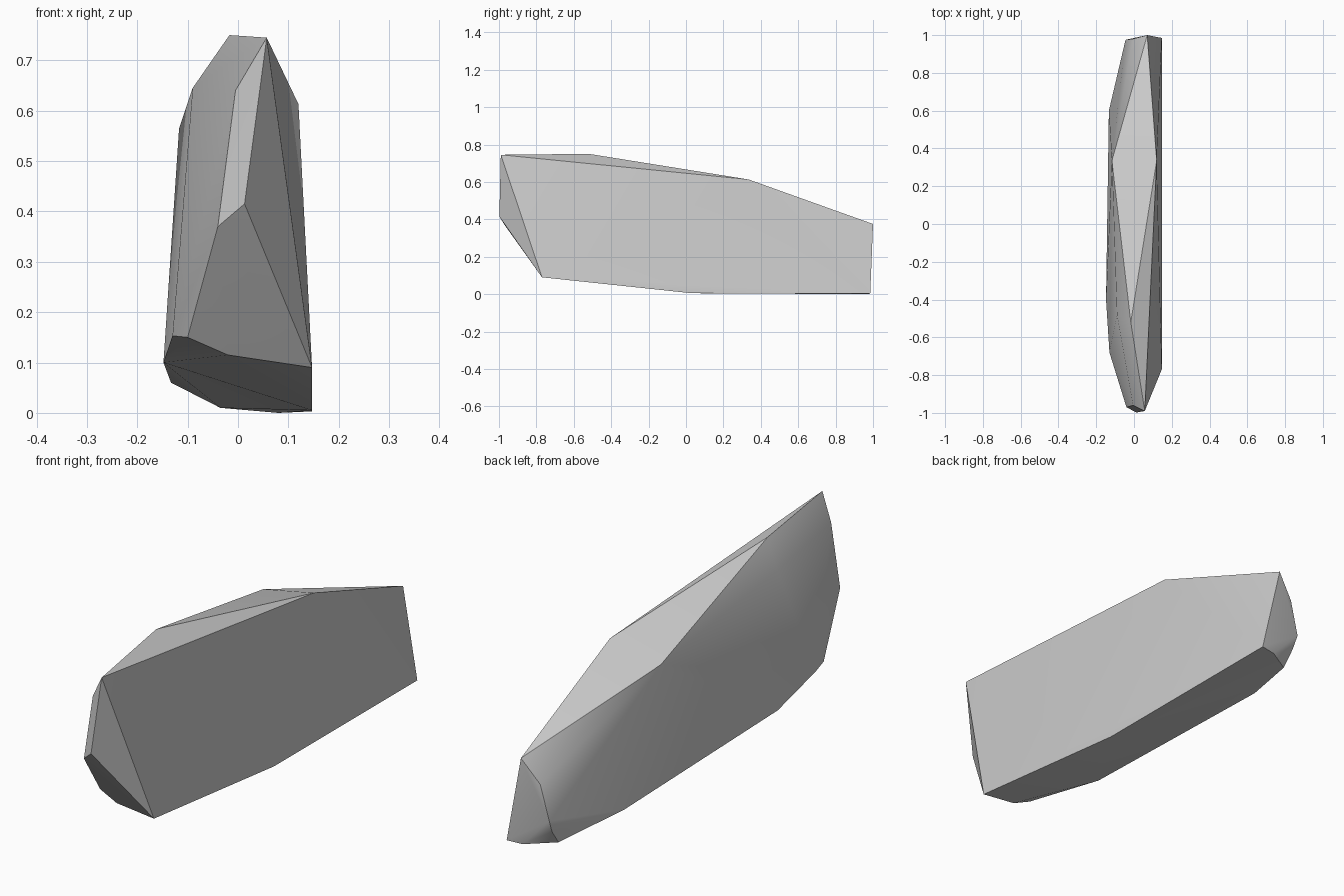
import bpy
import bmesh
from math import radians

default_cube = bpy.data.objects.get("Cube")
if default_cube:
    bpy.data.objects.remove(default_cube, do_unlink=True)

# Grey stone colour
stone = bpy.data.materials.new("stone_grey")
stone.use_nodes = True
colour = (0.6, 0.6, 0.6, 1)
stone.diffuse_color = colour
stone.node_tree.nodes["Principled BSDF"].inputs["Base Color"].default_value = colour

# Corners of the broad flat side
flat_side = [(.057, -.99, .745), (.12, .335, .613), (.07, 1, .375),
             (.147, .985, .003), (.147, .03, .005), (.147, -.77, .09)]
# Top ridge and upper shoulder
ridge = [(-.017, -.52, .75), (-.09, -.48, .645), (-.117, .335, .565)]
# Narrow front nose
nose = [(-.005, -.96, .64), (.013, -.998, .415), (-.04, -.97, .37),
        (-.1, -.775, .15), (-.02, -.78, .115)]
# Rounded lower side and tail
belly = [(-.13, -.68, .153), (-.148, -.4, .1), (-.133, .6, .06), (-.035, .9, .01)]
tail = [(-.006, .98, .277), (-.045, .975, .13), (-.04, .95, .075), (.08, .975, 0)]

# Wrap the corners in a faceted convex skin
bm = bmesh.new()
for corner in flat_side + ridge + nose + belly + tail:
    bm.verts.new(corner)
hull = bmesh.ops.convex_hull(bm, input=bm.verts)
loose = [v for v in bm.verts if not v.link_faces]
bmesh.ops.delete(bm, geom=loose, context="VERTS")
bmesh.ops.dissolve_limit(bm, angle_limit=radians(1.5), verts=bm.verts, edges=bm.edges)
bmesh.ops.recalc_face_normals(bm, faces=bm.faces)

mesh = bpy.data.meshes.new("stone_slab")
bm.to_mesh(mesh)
bm.free()
mesh.materials.append(stone)
slab = bpy.data.objects.new("stone_slab", mesh)
bpy.context.collection.objects.link(slab)

# Soft facets with crisp main edges
bpy.ops.object.select_all(action="DESELECT")
slab.select_set(True)
bpy.context.view_layer.objects.active = slab
bpy.ops.object.shade_smooth_by_angle(angle=radians(30))
